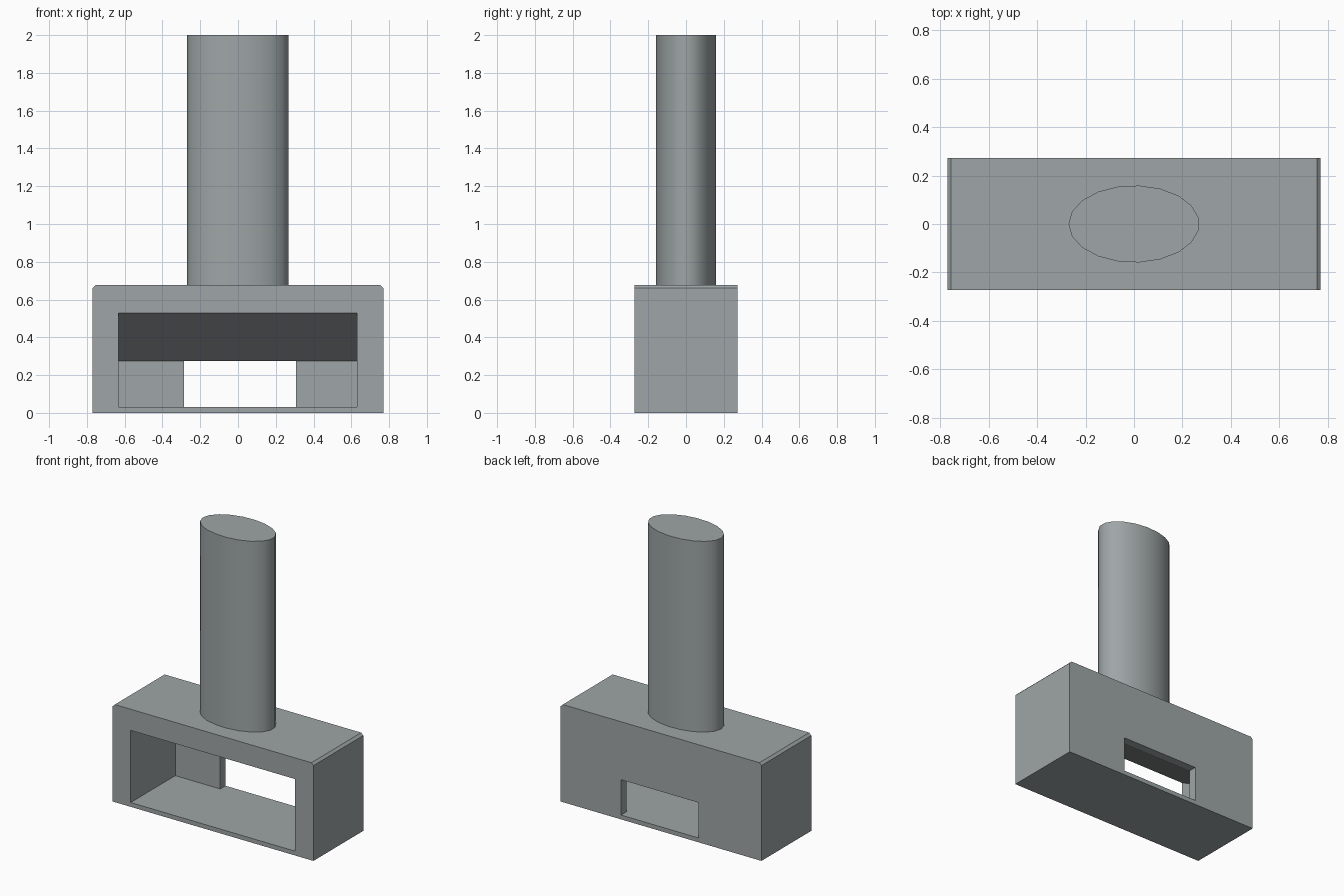
import bpy
from math import cos, sin, pi
from mathutils import Vector

if "Cube" in bpy.data.objects:
    bpy.data.objects.remove(bpy.data.objects["Cube"])

# Slate grey used on both parts
slate = bpy.data.materials.new("slate")
slate.diffuse_color = (0.345, 0.38, 0.385, 1)
slate.use_nodes = True
slate.node_tree.nodes["Principled BSDF"].inputs["Base Color"].default_value = slate.diffuse_color


def prism(name, profile, sweep):
    """Closed solid made by sweeping a flat profile along a vector."""
    n = len(profile)
    start = [Vector(p) for p in profile]
    verts = start + [p + Vector(sweep) for p in start]
    faces = [list(range(n))[::-1], list(range(n, 2 * n))]
    faces += [[i, (i + 1) % n, n + (i + 1) % n, n + i] for i in range(n)]
    mesh = bpy.data.meshes.new(name)
    mesh.from_pydata(verts, [], faces)
    mesh.materials.append(slate)
    obj = bpy.data.objects.new(name, mesh)
    bpy.context.collection.objects.link(obj)
    bpy.context.view_layer.objects.active = obj
    bpy.ops.object.mode_set(mode='EDIT')
    bpy.ops.mesh.select_all(action='SELECT')
    bpy.ops.mesh.normals_make_consistent(inside=False)
    bpy.ops.object.mode_set(mode='OBJECT')
    return obj


def cut(target, cutter):
    """Subtract a cutter, then remove it."""
    mod = target.modifiers.new(cutter.name, 'BOOLEAN')
    mod.operation = 'DIFFERENCE'
    mod.solver = 'EXACT'
    mod.object = cutter
    bpy.context.view_layer.objects.active = target
    bpy.ops.object.modifier_apply(modifier=mod.name)
    bpy.data.objects.remove(cutter)


# Housing: block with the two short top edges chamfered
W, D, H, C = 0.77, 0.273, 0.677, 0.016
outline = [(-W, 0), (W, 0), (W, H - C), (W - C, H), (C - W, H), (-W, H - C)]
housing = prism("housing", [(x, -D, z) for x, z in outline], (0, 2 * D, 0))

# Hearth recess: open at the front, ceiling sloping down to the back wall
back, floor, low, high = 0.215, 0.03, 0.275, 0.53
front = -D - 0.05
front_z = high + (high - low) * 0.05 / (back + D)
recess = prism("recess_cutter",
               [(-0.632, front, floor), (-0.632, back, floor),
                (-0.632, back, low), (-0.632, front, front_z)],
               (1.262, 0, 0))
cut(housing, recess)

# Window through the back wall, level with the recess floor and ceiling
window = prism("window_cutter",
               [(-0.287, 0.18, floor), (0.307, 0.18, floor),
                (0.307, 0.18, low), (-0.287, 0.18, low)],
               (0, 0.2, 0))
cut(housing, window)

# Flue: tall elliptical column standing on the housing
SIDES = 19
ring = [(-0.27 * cos(2 * pi * i / SIDES), 0.159 * sin(2 * pi * i / SIDES), H)
        for i in range(SIDES)]
flue = prism("flue", ring, (0, 0, 2 - H))
bpy.ops.object.select_all(action='DESELECT')
flue.select_set(True)
bpy.context.view_layer.objects.active = flue
bpy.ops.object.shade_smooth_by_angle(angle=pi / 4)
